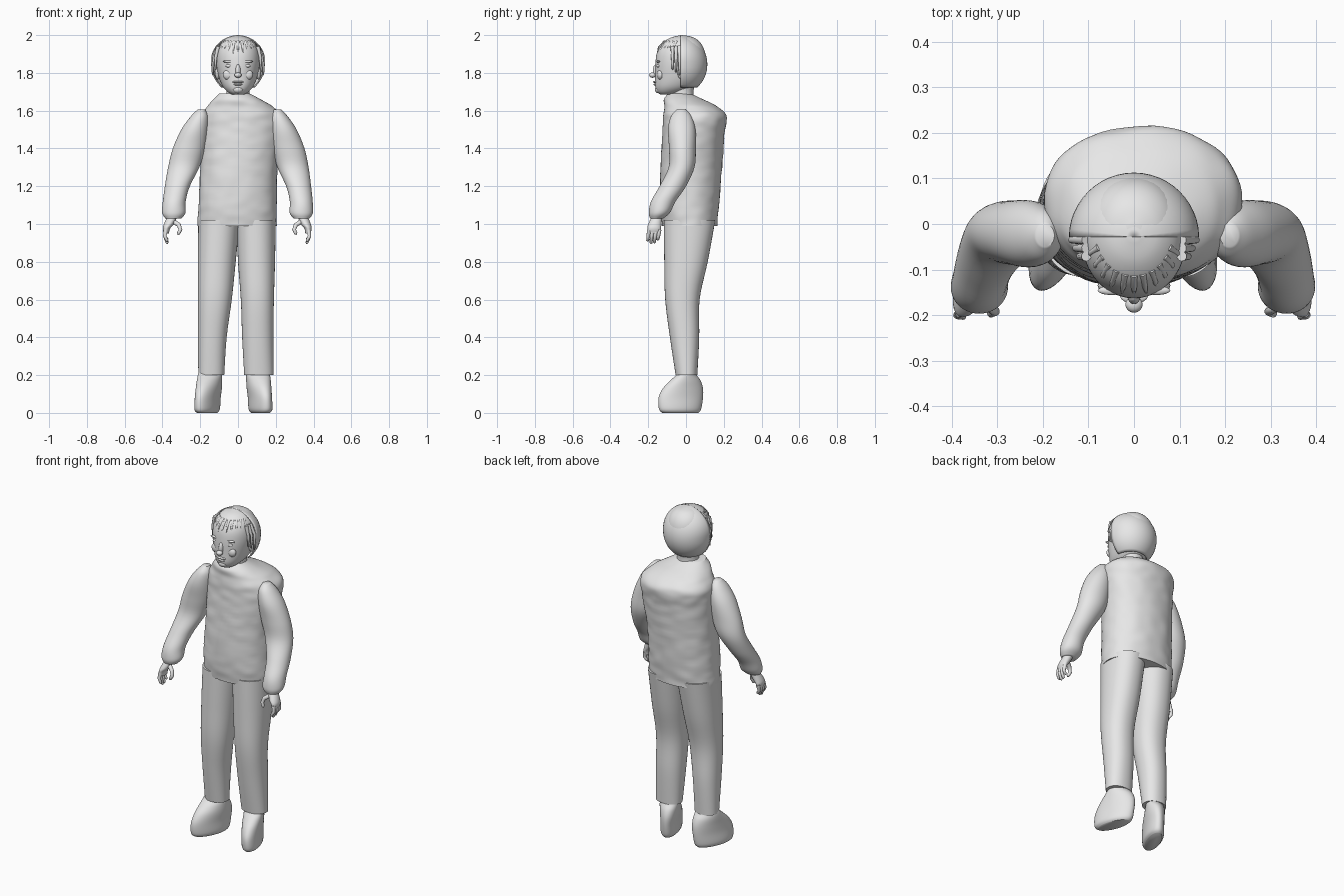
import bpy, bmesh, math
from mathutils import Vector, noise

cube = bpy.data.objects.get("Cube")
if cube:
    bpy.data.objects.remove(cube, do_unlink=True)

GREY = (0.8, 0.8, 0.8, 1.0)
grey = bpy.data.materials.new("plain_grey")
grey.use_nodes = True
grey.diffuse_color = GREY
grey.node_tree.nodes["Principled BSDF"].inputs["Base Color"].default_value = GREY


def finish(name, bm, angle=50):
    """Turn a bmesh into a smooth-shaded object."""
    bmesh.ops.recalc_face_normals(bm, faces=bm.faces)
    mesh = bpy.data.meshes.new(name)
    bm.to_mesh(mesh)
    bm.free()
    mesh.materials.append(grey)
    obj = bpy.data.objects.new(name, mesh)
    bpy.context.collection.objects.link(obj)
    bpy.ops.object.select_all(action='DESELECT')
    obj.select_set(True)
    bpy.context.view_layer.objects.active = obj
    bpy.ops.object.shade_smooth_by_angle(angle=math.radians(angle))
    return obj


def catmull(a, b, c, d, t):
    return 0.5 * (2*b + (c - a)*t + (2*a - 5*b + 4*c - d)*t*t + (3*b - a - 3*c + d)*t**3)


def loft(name, rings, power=2.0, move=None, sides=40, steps=5):
    """Skin horizontal rings given as (z, x_min, x_max, y_min, y_max)."""
    last = len(rings) - 1
    fine = []
    for i in range(last):
        quad = [rings[max(0, min(last, i + k))] for k in (-1, 0, 1, 2)]
        for s in range(steps):
            fine.append([catmull(*vals, s / steps) for vals in zip(*quad)])
    fine.append(rings[-1])
    bm = bmesh.new()
    loops = []
    for z, x0, x1, y0, y1 in fine:
        loop = []
        for k in range(sides):
            a = 2 * math.pi * k / sides
            c, s = math.cos(a), math.sin(a)
            x = (x0 + x1)/2 + (x1 - x0)/2 * math.copysign(abs(c)**(2/power), c)
            y = (y0 + y1)/2 + (y1 - y0)/2 * math.copysign(abs(s)**(2/power), s)
            p = Vector((x, y, z))
            loop.append(bm.verts.new(move(p) if move else p))
        loops.append(loop)
    for low, high in zip(loops, loops[1:]):
        for k in range(sides):
            n = (k + 1) % sides
            bm.faces.new((low[k], low[n], high[n], high[k]))
    bm.faces.new(loops[0])
    bm.faces.new(loops[-1])
    return finish(name, bm)


def blob(name, centre, size):
    """Ellipsoid for small rounded details."""
    bm = bmesh.new()
    bmesh.ops.create_uvsphere(bm, u_segments=16, v_segments=10, radius=1)
    for v in bm.verts:
        v.co = Vector(centre) + v.co * Vector(size)
    return finish(name, bm)


def tube(name, points, radius, taper=0.7):
    """Rounded tube through a few points."""
    bm = bmesh.new()
    pts = [Vector(p) for p in points]
    loops = []
    for i, p in enumerate(pts):
        d = (pts[min(i + 1, len(pts) - 1)] - pts[max(i - 1, 0)]).normalized()
        u = d.cross(Vector((0.3, 1, 0.1))).normalized()
        w = d.cross(u)
        r = radius * (1 - (1 - taper) * i / (len(pts) - 1))
        ang = [2 * math.pi * k / 10 for k in range(10)]
        loops.append([bm.verts.new(p + r*(u*math.cos(a) + w*math.sin(a))) for a in ang])
    for low, high in zip(loops, loops[1:]):
        for k in range(10):
            n = (k + 1) % 10
            bm.faces.new((low[k], low[n], high[n], high[k]))
    bm.faces.new(loops[0])
    tip = bm.verts.new(pts[-1] + d * radius * taper)
    for k in range(10):
        bm.faces.new((loops[-1][k], loops[-1][(k + 1) % 10], tip))
    return finish(name, bm, 70)


# Loose jersey with slightly crumpled cloth
def crumple(p):
    out = Vector((p.x, p.y - 0.03, 0)).normalized()
    return p + out * 0.004 * noise.noise(Vector((p.x*14, p.y*14, p.z*22)))


loft("jersey", [
    (0.99, -.213, .205, -.125, .165), (1.1, -.21, .205, -.138, .175),
    (1.3, -.20, .208, -.135, .19), (1.48, -.197, .232, -.125, .205),
    (1.57, -.195, .232, -.12, .213), (1.62, -.165, .185, -.115, .17),
    (1.66, -.13, .12, -.115, .09), (1.69, -.10, .06, -.095, .03)],
    power=2.2, move=crumple, sides=64, steps=10)

# Trousers, one leg at a time
loft("right_trouser_leg", [
    (0.2, -.21, -.073, -.055, .06), (0.4, -.212, -.06, -.085, .07),
    (0.6, -.212, -.033, -.11, .072), (0.8, -.213, -.012, -.115, .115),
    (1.02, -.21, .01, -.118, .155)], power=2.2)
loft("left_trouser_leg", [
    (0.2, .033, .188, -.055, .06), (0.4, .022, .187, -.085, .07),
    (0.6, .015, .19, -.11, .072), (0.8, .0, .196, -.115, .115),
    (1.02, -.01, .2, -.118, .155)], power=2.2)

# Shoes with toes turned out
shoe = [(0, -.185, -.1, -.125, .065), (.02, -.197, -.087, -.143, .08),
        (.08, -.195, -.085, -.145, .09), (.13, -.197, -.08, -.122, .09),
        (.17, -.2, -.078, -.085, .078), (.2, -.2, -.078, -.052, .057),
        (.22, -.195, -.085, -.04, .05)]
loft("right_shoe", shoe, move=lambda p: Vector((p.x + .35*(p.y - .03), p.y, p.z)))
loft("left_shoe", shoe, move=lambda p: Vector((-p.x - .04 - .28*(p.y - .03), p.y, p.z)))

# Sleeves, hands and fingers, mirrored with the left shoulder a little wider
sleeve = [(1.03, -.385, -.3, -.19, -.12), (1.06, -.402, -.278, -.197, -.085),
          (1.12, -.398, -.277, -.185, -.055), (1.2, -.387, -.255, -.14, 0),
          (1.3, -.37, -.205, -.092, .045), (1.4, -.345, -.172, -.09, .052),
          (1.5, -.3, -.157, -.095, .05), (1.57, -.25, -.157, -.08, .03),
          (1.605, -.215, -.175, -.05, .0)]
palm = [(.95, -.393, -.365, -.2, -.138), (.975, -.398, -.36, -.205, -.133),
        (1.0, -.392, -.34, -.2, -.13), (1.05, -.37, -.315, -.175, -.125)]


def mirror_left(p):
    return Vector((-p.x + .035 * (p.z - 1.2), p.y, p.z))


for side, place in (("right", lambda p: p), ("left", mirror_left)):
    loft(side + "_sleeve", sleeve, move=place)
    loft(side + "_palm", palm, move=place, sides=20)
    for i in range(4):
        y = -.195 + .018 * i
        drop = (.012, 0, .003, .018)[i]
        tube(f"{side}_finger_{i + 1}", [place(Vector(q)) for q in (
            (-.382, y, .97), (-.388, y - .005, .935), (-.375, y - .008, .9 + drop))], .011)
    tube(side + "_thumb", [place(Vector(q)) for q in (
        (-.345, -.165, 1.015), (-.313, -.185, .995), (-.305, -.192, .97),
        (-.315, -.197, .95))], .013)

# Neck and head
loft("neck", [(1.64, -.07, .07, -.085, .045), (1.7, -.06, .06, -.08, .04),
              (1.76, -.065, .065, -.08, .05)])
loft("head", [
    (1.685, -.03, .03, -.135, -.07), (1.70, -.056, .056, -.153, -.01),
    (1.73, -.082, .082, -.163, .05), (1.78, -.102, .102, -.163, .09),
    (1.85, -.115, .115, -.162, .106), (1.91, -.112, .112, -.153, .1),
    (1.955, -.093, .093, -.128, .08), (1.985, -.058, .058, -.085, .045),
    (1.998, -.015, .015, -.035, .0)], power=2.1, sides=48)

# Face
blob("nose_bridge", (0, -.16, 1.81), (.014, .016, .035))
blob("nose_tip", (0, -.177, 1.788), (.019, .018, .014))
blob("upper_lip", (0, -.16, 1.752), (.03, .014, .006))
blob("lower_lip", (0, -.158, 1.739), (.024, .014, .007))
blob("chin", (0, -.145, 1.712), (.028, .02, .02))
for side, s in (("right", -1), ("left", 1)):
    blob(side + "_eye", (s * .046, -.146, 1.837), (.02, .01, .009))
    blob(side + "_brow", (s * .05, -.146, 1.86), (.03, .01, .007))
    blob(side + "_cheek", (s * .05, -.135, 1.79), (.03, .018, .028))
    blob(side + "_ear", (s * .108, -.02, 1.8), (.014, .025, .035))

# Hair: half-dome shell over the back of the head, open at the front
bm = bmesh.new()
bmesh.ops.create_uvsphere(bm, u_segments=48, v_segments=28, radius=1)
cut = [f for f in bm.faces if f.calc_center_median().y < 0 or f.calc_center_median().z < -.8]
bmesh.ops.delete(bm, geom=cut, context='FACES')
for v in bm.verts:
    flat = 1 + .12 * abs(v.co.x) * max(0, v.co.z)
    v.co = Vector((v.co.x * .142 * flat, v.co.y * .141 - .028, v.co.z * .155 + 1.845))
hair = finish("hair_shell", bm)
shell = hair.modifiers.new("thickness", 'SOLIDIFY')
shell.thickness = .006

# Loose locks on the brow and beside the face
for i in range(11):
    a = math.radians(-68 + 13.6 * i)
    x, y = .113 * math.sin(a), -.02 - .134 * math.cos(a)
    end = 1.9 + .012 * math.sin(i * 2.3) - .05 * abs(math.sin(a))**3
    tube(f"brow_lock_{i + 1}", [(x * .72, y * .72, 1.965), (x * .92, y * .93, 1.935),
                                (x, y, end)], .009, .3)
for side, s in (("right", -1), ("left", 1)):
    for i in range(3):
        y = -.035 - .018 * i
        tube(f"{side}_side_lock_{i + 1}", [
            (s * .105, y, 1.94), (s * (.137 - .009*i), y, 1.88),
            (s * (.134 - .008*i), y, 1.79 + .015*i)], .011, .4)
